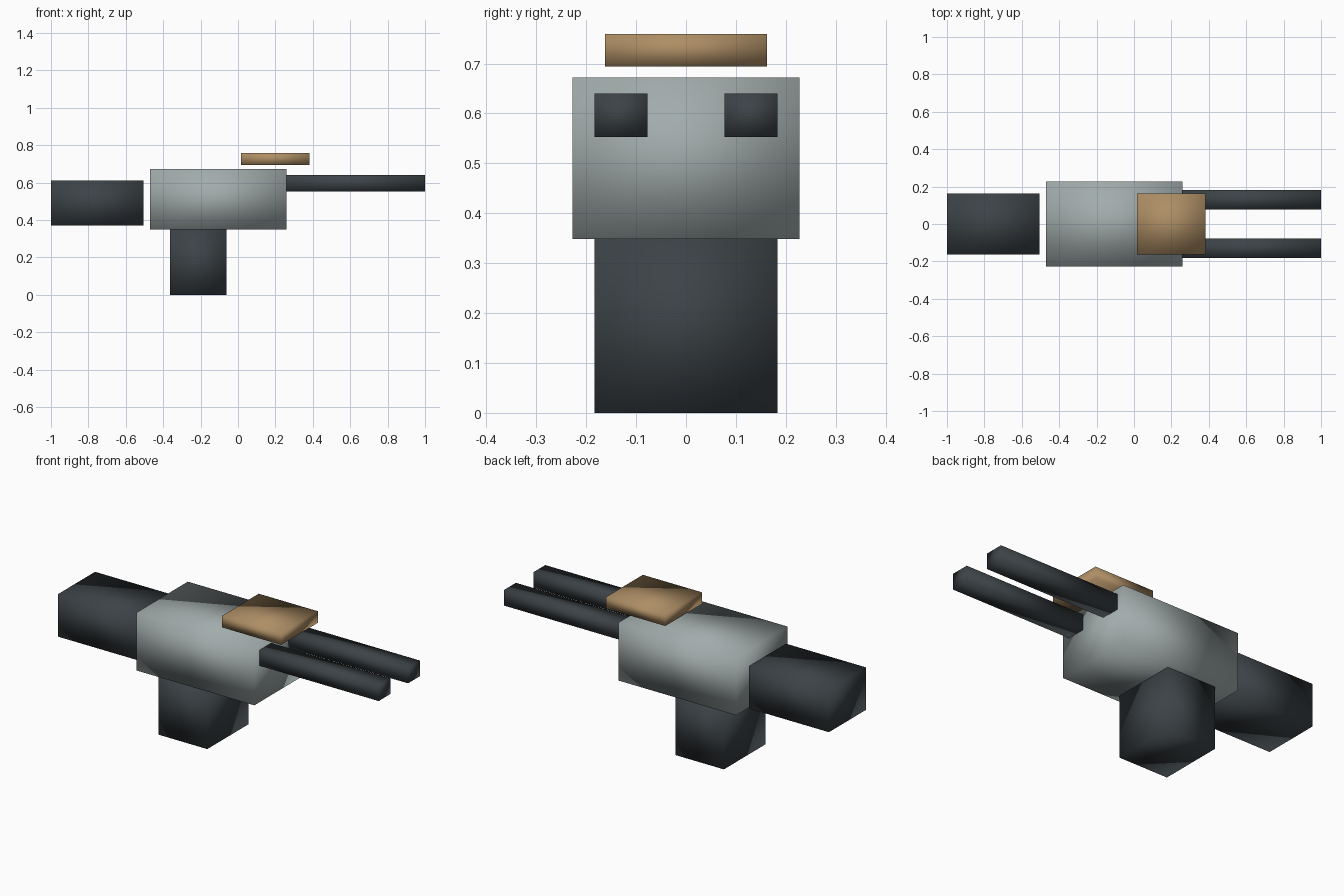
import bpy

if "Cube" in bpy.data.objects:
    bpy.data.objects.remove(bpy.data.objects["Cube"])


def material(name, rgb):
    mat = bpy.data.materials.new(name)
    mat.diffuse_color = (*rgb, 1)
    mat.use_nodes = True
    mat.node_tree.nodes["Principled BSDF"].inputs["Base Color"].default_value = mat.diffuse_color
    return mat


dark = material("dark_metal", (0.045, 0.055, 0.062))
grey = material("grey_metal", (0.36, 0.41, 0.41))
tan = material("tan_plate", (0.42, 0.27, 0.13))


def box(name, x, y, z, mat):
    """Softly shaded box spanning the given (min, max) ranges."""
    spans = (x, y, z)
    bpy.ops.mesh.primitive_cube_add(size=1)
    ob = bpy.context.object
    ob.name = name
    ob.location = [(a + b) / 2 for a, b in spans]
    ob.scale = [b - a for a, b in spans]
    bpy.ops.object.transform_apply(location=True, rotation=False, scale=True)
    bpy.ops.object.shade_smooth()
    ob.data.materials.append(mat)
    return ob


# Main housing
box("body", (-0.47, 0.26), (-0.227, 0.227), (0.348, 0.672), grey)

# Rear block, set just behind the housing
box("rear_block", (-1.0, -0.505), (-0.163, 0.163), (0.371, 0.61), dark)

# Support post under the housing
box("post", (-0.363, -0.062), (-0.183, 0.183), (0.0, 0.348), dark)

# Twin barrels
for side, y in (("right", -0.13), ("left", 0.13)):
    box(f"barrel_{side}", (0.26, 1.0), (y - 0.053, y + 0.053), (0.553, 0.64), dark)

# Plate floating over the front of the housing
box("top_plate", (0.015, 0.381), (-0.162, 0.162), (0.694, 0.759), tan)
